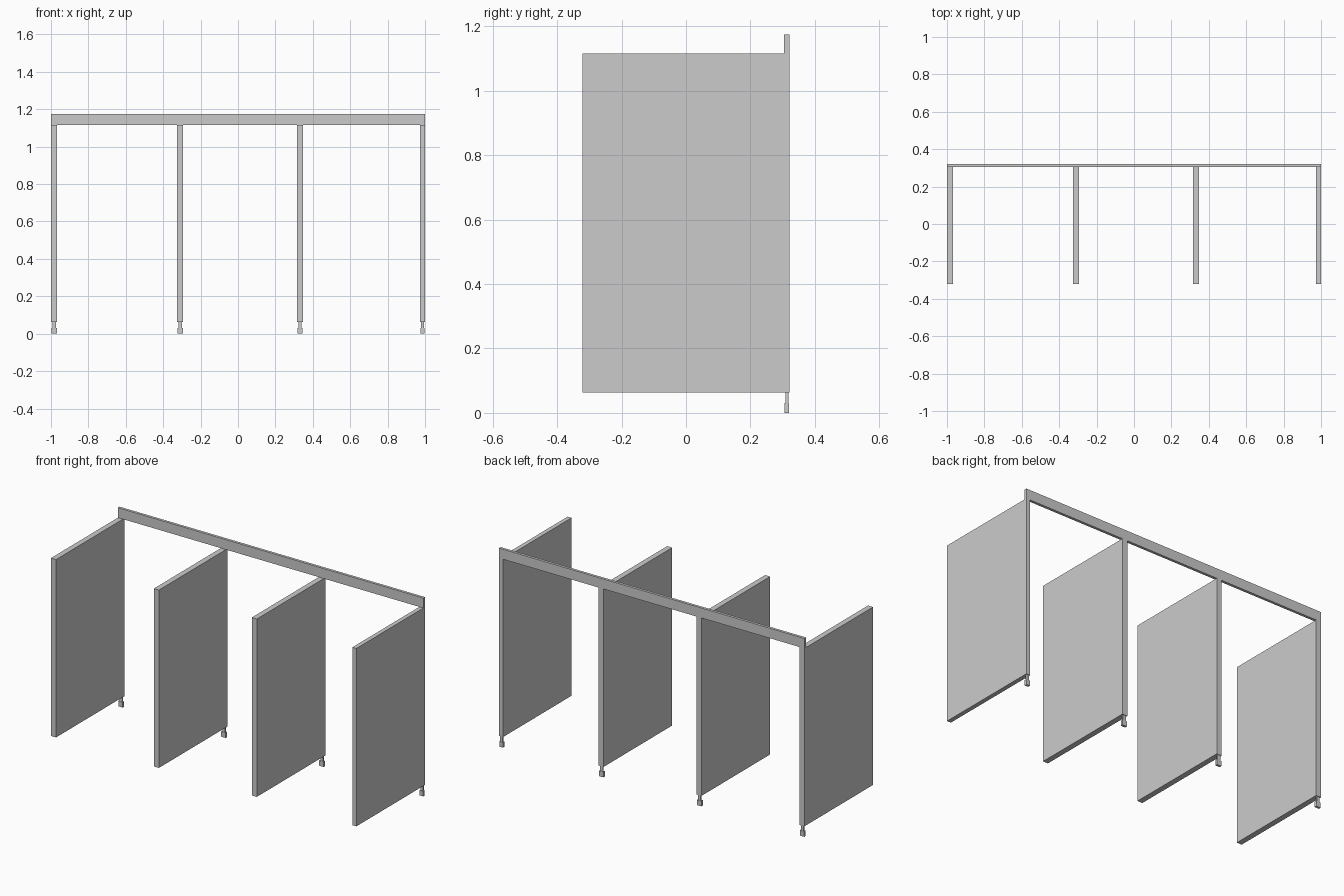
import bpy

if "Cube" in bpy.data.objects:
    bpy.data.objects.remove(bpy.data.objects["Cube"])


def box(name, x, y, z):
    """Axis-aligned box from (min, max) ranges."""
    bpy.ops.mesh.primitive_cube_add(
        size=1, location=[(r[0] + r[1]) / 2 for r in (x, y, z)])
    ob = bpy.context.object
    ob.name = name
    ob.scale = [r[1] - r[0] for r in (x, y, z)]
    bpy.ops.object.transform_apply(location=False, rotation=False, scale=True)
    return ob


BACK = 0.321
PANEL_TOP = 1.116
PANEL_BOTTOM = 0.063

# Head rail along the back
box("head_rail", (-1, 1), (0.305, BACK), (PANEL_TOP, 1.175))

# Four divider panels, each on a small stem and foot at the back
dividers = [(-1.0, -0.967), (-0.326, -0.293), (0.315, 0.348), (0.974, 1.0)]
for i, (x0, x1) in enumerate(dividers, 1):
    w = x1 - x0
    box(f"divider_panel_{i}", (x0, x1), (-BACK, BACK), (PANEL_BOTTOM, PANEL_TOP))
    box(f"stem_{i}", (x0 + w * 0.22, x1 - w * 0.22), (0.309, 0.318), (0.03, PANEL_BOTTOM))
    box(f"foot_{i}", (x0 + w * 0.06, x1 - w * 0.06), (0.306, 0.320), (0.0, 0.031))
